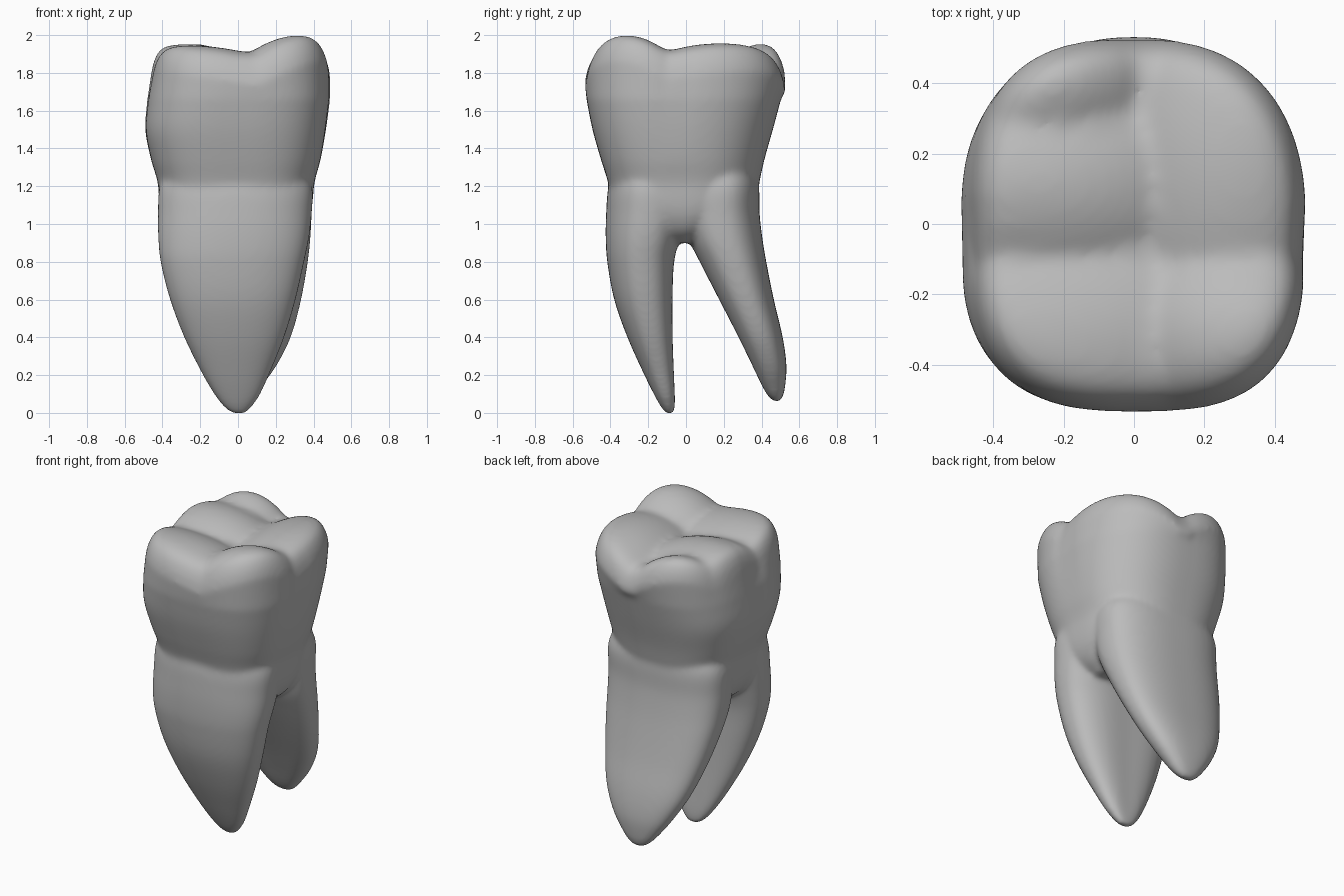
import bpy, bmesh, math

if "Cube" in bpy.data.objects:
    bpy.data.objects.remove(bpy.data.objects["Cube"], do_unlink=True)

SEGMENTS = 72
CROWN_CORNERS = (2.4, 2.8, 3.0, 2.9)
bm = bmesh.new()


def outline(x0, x1, y0, y1, corners):
    """Rounded-square ring; corners gives the squareness of each quadrant."""
    cx, cy = (x0 + x1) / 2, (y0 + y1) / 2
    pts = []
    for i in range(SEGMENTS):
        a = 2 * math.pi * i / SEGMENTS
        c, s = math.cos(a), math.sin(a)
        e = 2 / corners[i * 4 // SEGMENTS]
        pts.append((cx + (x1 - x0) / 2 * math.copysign(abs(c) ** e, c),
                    cy + (y1 - y0) / 2 * math.copysign(abs(s) ** e, s)))
    return pts


def smooth_sections(rows, steps=5):
    """Insert in-between sections on a smooth curve through the given ones."""
    result = []
    for i in range(len(rows) - 1):
        p0, p1, p2 = rows[max(i - 1, 0)], rows[i], rows[i + 1]
        p3 = rows[min(i + 2, len(rows) - 1)]
        dz = p2[0] - p1[0]
        for k in range(steps):
            t = k / steps
            row = []
            for a, b, c, d in zip(p0, p1, p2, p3):
                m1 = (c - a) / (p2[0] - p0[0]) * dz
                m2 = (d - b) / (p3[0] - p1[0]) * dz
                row.append((2 * t**3 - 3 * t**2 + 1) * b + (t**3 - 2 * t**2 + t) * m1
                           + (3 * t**2 - 2 * t**3) * c + (t**3 - t**2) * m2)
            result.append(row)
    return result + [rows[-1]]


def loft(rings):
    """Skin a closed solid through rings listed from bottom to top."""
    loops = [[bm.verts.new(p) for p in ring] for ring in rings]
    for low, high in zip(loops, loops[1:]):
        for i in range(SEGMENTS):
            j = (i + 1) % SEGMENTS
            bm.faces.new((low[i], low[j], high[j], high[i]))
    bm.faces.new(loops[0][::-1])
    bm.faces.new(loops[-1])


# Cusps: x, y, height, falloff along x, falloff along y
CUSPS = [(0.33, -0.32, 2.0, 1.3, 1.8),
         (-0.26, -0.33, 1.945, 0.4, 1.1),
         (0.31, 0.18, 1.957, 1.2, 0.55),
         (-0.27, 0.12, 1.952, 0.7, 1.4),
         (-0.25, 0.43, 1.96, 1.6, 2.0)]
BLEND = 0.008


def biting_height(x, y):
    """Soft maximum of the cusp domes, leaving rounded valleys between them."""
    domes = [h - fx * (x - cx) ** 2 - fy * (y - cy) ** 2 for cx, cy, h, fx, fy in CUSPS]
    top = max(domes)
    return top + BLEND * math.log(sum(math.exp((d - top) / BLEND) for d in domes))


def side_dent(x, y, amount):
    """Shallow vertical groove on both flanks, below the cross valley."""
    near = math.exp(-((y + 0.07) / 0.08) ** 2) if abs(x) > 0.3 else 0
    return x * (1 - amount * near), y


# Crown walls and the trunk between the roots: z, x0, x1, y0, y1, dent
WALLS = [(0.9, -0.28, 0.26, -0.09, 0.06, 0),
         (0.96, -0.36, 0.335, -0.18, 0.15, 0),
         (1.04, -0.402, 0.378, -0.3, 0.28, 0),
         (1.12, -0.417, 0.395, -0.39, 0.365, 0),
         (1.22, -0.425, 0.405, -0.412, 0.388, 0),
         (1.34, -0.46, 0.437, -0.45, 0.415, 0),
         (1.50, -0.493, 0.468, -0.495, 0.46, 0.01),
         (1.66, -0.482, 0.49, -0.527, 0.503, 0.02)]
crown = []
for z, x0, x1, y0, y1, dent in smooth_sections(WALLS):
    ring = [side_dent(x, y, dent) for x, y in outline(x0, x1, y0, y1, CROWN_CORNERS)]
    crown.append([(x, y, z) for x, y in ring])

# Crown rim and biting surface: inset scale, drop below the cusp surface
for scale, drop in [(1, 0.12), (0.975, 0.07), (0.94, 0.035), (0.9, 0.014), (0.85, 0.004),
                    (0.78, 0), (0.7, 0), (0.6, 0), (0.5, 0), (0.4, 0), (0.3, 0), (0.2, 0),
                    (0.1, 0), (0.03, 0)]:
    ring = outline(-0.46 * scale, 0.49 * scale, -0.535 * scale, 0.53 * scale, CROWN_CORNERS)
    ring = [side_dent(x, y, 0.025 * scale ** 4) for x, y in ring]
    crown.append([(x, y, biting_height(x, y) - drop) for x, y in ring])
loft(crown)


def root(sections, inner, corners):
    """Tapered root; inner is the y direction of its fluted inside face."""
    rings = []
    for z, x0, x1, y0, y1 in smooth_sections(sections):
        cx, cy, half = (x0 + x1) / 2, (y0 + y1) / 2, (x1 - x0) / 2
        ring = []
        for x, y in outline(x0, x1, y0, y1, corners):
            if (y - cy) * inner > 0:
                y -= (y - cy) * 0.08 * math.exp(-((x - cx) / (0.45 * half)) ** 2)
            ring.append((x, y, z))
        rings.append(ring)
    loft(rings)


# Front root
root([(-0.004, -0.03, 0.04, -0.105, -0.065),
      (0.02, -0.065, 0.065, -0.125, -0.058),
      (0.08, -0.115, 0.11, -0.16, -0.055),
      (0.2, -0.187, 0.165, -0.22, -0.058),
      (0.4, -0.285, 0.245, -0.31, -0.062),
      (0.6, -0.36, 0.305, -0.38, -0.06),
      (0.8, -0.41, 0.35, -0.417, -0.05),
      (0.92, -0.422, 0.375, -0.425, -0.02),
      (1.05, -0.424, 0.39, -0.423, 0.02),
      (1.2, -0.415, 0.393, -0.41, 0.03),
      (1.3, -0.37, 0.35, -0.37, 0.03)], 1, (2.5, 2.5, 2.25, 2.25))

# Back root, leaning away from the front one
root([(0.06, -0.03, 0.04, 0.465, 0.5),
      (0.085, -0.07, 0.075, 0.435, 0.513),
      (0.14, -0.12, 0.125, 0.40, 0.525),
      (0.25, -0.2, 0.205, 0.345, 0.532),
      (0.4, -0.285, 0.28, 0.27, 0.512),
      (0.6, -0.355, 0.335, 0.165, 0.465),
      (0.8, -0.4, 0.37, 0.06, 0.425),
      (0.92, -0.415, 0.383, 0.0, 0.405),
      (1.05, -0.42, 0.39, -0.03, 0.39),
      (1.2, -0.415, 0.393, -0.03, 0.386),
      (1.3, -0.37, 0.35, -0.03, 0.36)], -1, (2.4, 2.6, 2.5, 2.5))

bmesh.ops.recalc_face_normals(bm, faces=bm.faces)
mesh = bpy.data.meshes.new("molar_tooth")
bm.to_mesh(mesh)
bm.free()
tooth = bpy.data.objects.new("molar_tooth", mesh)
bpy.context.collection.objects.link(tooth)

# One plain colour
grey = bpy.data.materials.new("plain_grey")
grey.use_nodes = True
colour = (0.5, 0.5, 0.5, 1)
grey.diffuse_color = colour
grey.node_tree.nodes["Principled BSDF"].inputs["Base Color"].default_value = colour
mesh.materials.append(grey)

# Fuse crown and roots into one skin and soften the joins
remesh = tooth.modifiers.new("fuse", "REMESH")
remesh.mode = "VOXEL"
remesh.voxel_size = 0.013
remesh.use_smooth_shade = True
soften = tooth.modifiers.new("soften", "SMOOTH")
soften.factor = 0.5
soften.iterations = 20
